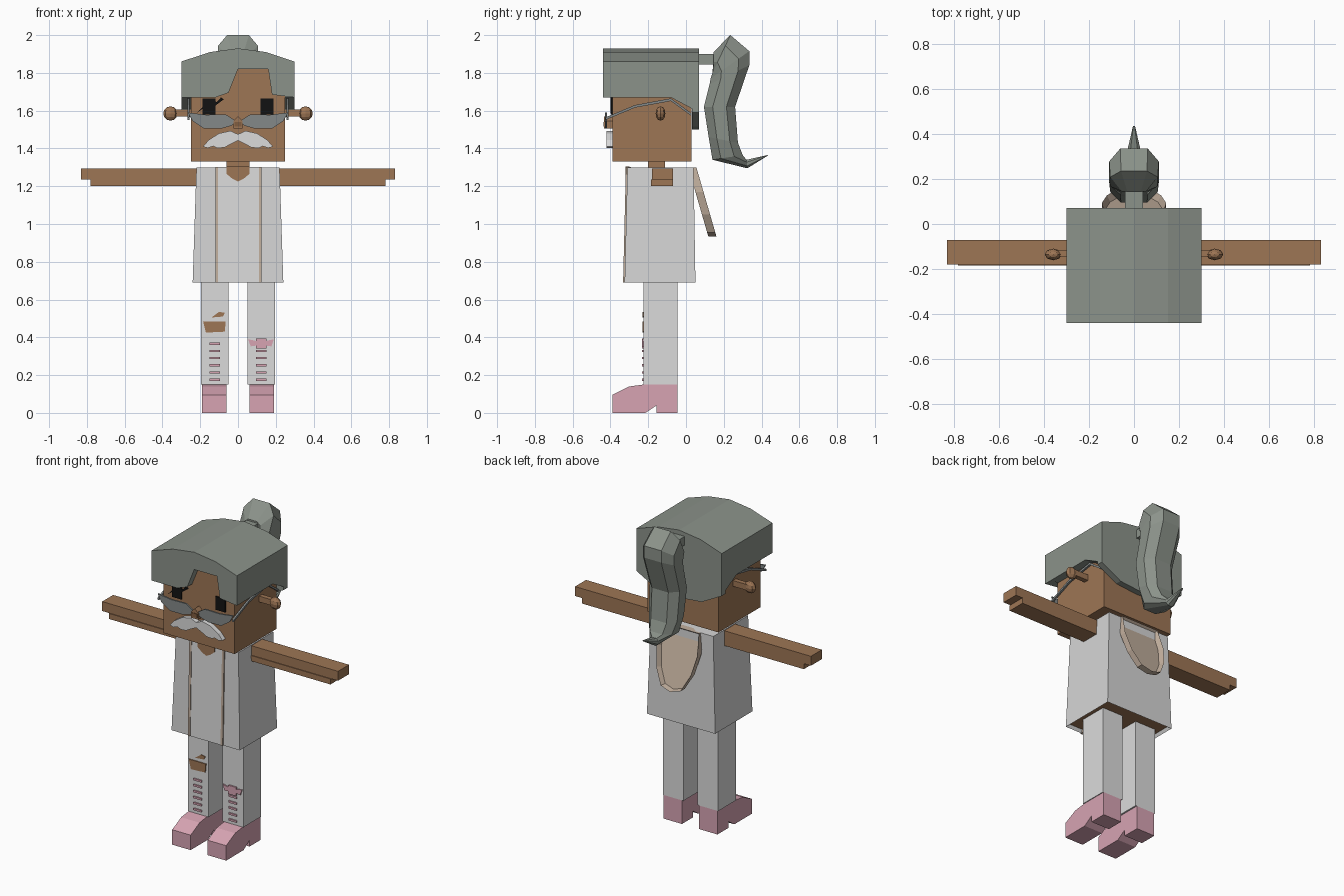
import bpy
import bmesh
from mathutils import Vector

cube = bpy.data.objects.get("Cube")
if cube:
    bpy.data.objects.remove(cube, do_unlink=True)


def material(name, *rgb):
    m = bpy.data.materials.new(name)
    m.use_nodes = True
    m.diffuse_color = (*rgb, 1)
    m.node_tree.nodes["Principled BSDF"].inputs["Base Color"].default_value = (*rgb, 1)
    return m


SKIN = material("skin brown", .34, .18, .09)
HAIR = material("hair grey", .26, .29, .255)
COAT = material("coat white", .67, .67, .67)
PALE = material("trouser white", .71, .71, .71)
PINK = material("shoe pink", .68, .37, .45)
TAN = material("lining tan", .54, .43, .34)
BLACK = material("eye black", .006, .006, .006)
GLASS = material("spectacle grey", .23, .25, .25)
NOSE = material("nose brown", .22, .11, .05)


def finish(name, bm, *mats):
    bmesh.ops.recalc_face_normals(bm, faces=bm.faces)
    mesh = bpy.data.meshes.new(name)
    bm.to_mesh(mesh)
    bm.free()
    for m in mats:
        mesh.materials.append(m)
    ob = bpy.data.objects.new(name, mesh)
    bpy.context.collection.objects.link(ob)
    return ob


def skin_rings(rings):
    """Closed loft through rings of equal length."""
    bm = bmesh.new()
    loops = [[bm.verts.new(p) for p in ring] for ring in rings]
    for a, b in zip(loops, loops[1:]):
        for i in range(len(a)):
            j = (i + 1) % len(a)
            bm.faces.new((a[i], a[j], b[j], b[i]))
    bm.faces.new(loops[0])
    bm.faces.new(loops[-1])
    return bm


def prism(name, mat, axis, pts, lo, hi):
    """Extrude an (x, z) outline along y, or a (y, z) outline along x."""
    place = (lambda p, d: (p[0], d, p[1])) if axis == "y" else (lambda p, d: (d, *p))
    return finish(name, skin_rings([[place(p, d) for p in pts] for d in (lo, hi)]), mat)


def box(name, mat, x, y, z):
    rect = [(x[0], z[0]), (x[1], z[0]), (x[1], z[1]), (x[0], z[1])]
    return prism(name, mat, "y", rect, *y)


def sym(half):
    """Mirror a half outline across x = 0."""
    return half + [(-x, z) for x, z in reversed(half) if x]


def span(s, a, b):
    return tuple(sorted((s * a, s * b)))


# Head and neck
box("head", SKIN, (-.25, .25), (-.39, .03), (1.33, 1.82))
box("neck", SKIN, (-.06, .06), (-.2, -.11), (1.2, 1.35))

# Hair: arched cap, notched fringe and drooping back
arch = sym([(0, 1.93), (.15, 1.91), (.3, 1.86)])
cap_outline = [(0, 1.93), (.15, 1.91), (.3, 1.86), (.3, 1.67),
               (-.3, 1.67), (-.3, 1.86), (-.15, 1.91)]
prism("hair_cap", HAIR, "y", cap_outline, -.385, .07)
fringe = cap_outline[:4] + [(.18, 1.685), (.16, 1.82), (0, 1.82), (-.05, 1.695),
                            (-.12, 1.67)] + cap_outline[4:]
prism("hair_fringe", HAIR, "y", fringe, -.44, -.385)
prism("hair_back", HAIR, "y", sym([(0, 1.5), (.16, 1.515), (.3, 1.59), (.3, 1.67)]), .031, .07)
for s, side in ((1, "left"), (-1, "right")):
    prism(side + "_hair_flap", HAIR, "x", [(-.08, 1.67), (.07, 1.67), (.07, 1.59)],
          *span(s, .25, .3))

# Ponytail: octagonal loft, each station is front point, rear point, half width
box("ponytail_tie", HAIR, (-.04, .04), (.06, .15), (1.845, 1.9))
stations = [((.145, 1.84), (.145, 1.91), .055), ((.14, 1.8), (.235, 2), .105),
            ((.13, 1.77), (.335, 1.915), .11), ((.125, 1.74), (.335, 1.84), .11),
            ((.095, 1.62), (.26, 1.62), .105), ((.12, 1.46), (.275, 1.43), .1),
            ((.14, 1.34), (.3, 1.365), .08), ((.325, 1.295), (.32, 1.34), .03),
            ((.43, 1.36), (.435, 1.366), .005)]
shape = [(-.55, 0), (.55, 0), (1, .28), (1, .72), (.55, 1), (-.55, 1), (-1, .72), (-1, .28)]
rings = []
for a, b, w in stations:
    a, b = Vector((0, *a)), Vector((0, *b))
    rings.append([a.lerp(b, t) + Vector((u * w, 0, 0)) for u, t in shape])
finish("ponytail", skin_rings(rings), HAIR)

# Coat: tapered block with a recessed torso underside
rings = [[(x * w, y, z) for x, y in ((-1, f), (1, f), (1, b), (-1, b))]
         for w, f, b, z in ((.24, -.325, .05, .69), (.22, -.31, .04, 1.3))]
bm = skin_rings(rings)
bmesh.ops.recalc_face_normals(bm, faces=bm.faces)
under = min(bm.faces, key=lambda f: f.calc_center_median().z)
bmesh.ops.inset_region(bm, faces=[under], thickness=.015, depth=-.02)
under.material_index = 1
finish("coat", bm, COAT, SKIN)


def coat_strip(name, mat, x0, x1, out):
    prism(name, mat, "x", [(-.3, .69), (-.325 - out, .69), (-.31 - out, 1.303), (-.29, 1.303)],
          x0, x1)


coat_strip("shirt_front", PALE, -.105, .11, .004)
coat_strip("right_coat_edge", TAN, -.12, -.105, .008)
coat_strip("left_coat_edge", TAN, .11, .125, .008)
prism("neckline", SKIN, "y", sym([(0, 1.225), (.03, 1.24), (.06, 1.265), (.06, 1.304)]),
      -.32, -.3)

# Hood: a sloping scoop hanging behind the collar
half = [(0, .935), (.07, .955), (.12, 1.05), (.143, 1.17), (.13, 1.3)]
bm = skin_rings([[(x, y + .29 * (1.3 - z), z) for x, z in sym(half)] for y in (.012, .055)])
bmesh.ops.recalc_face_normals(bm, faces=bm.faces)
rear = max(bm.faces, key=lambda f: f.normal.y)
bmesh.ops.inset_region(bm, faces=[rear], thickness=.015, depth=-.03)
finish("hood", bm, TAN)

# Paired parts
lens = [(.01, 1.545), (.065, 1.58), (.17, 1.578), (.265, 1.59), (.24, 1.545),
        (.18, 1.505), (.09, 1.505), (.035, 1.52)]
temple = [(-.425, 1.565), (-.27, 1.63), (-.08, 1.665), (.03, 1.585)]
shoe = [(-.39, 0), (-.39, .095), (-.3, .14), (-.225, .15), (-.045, .15), (-.045, 0),
        (-.155, 0), (-.155, .04), (-.215, 0)]
for s, side in ((1, "left"), (-1, "right")):
    # Arm with a stepped hand end
    box(side + "_arm", SKIN, span(s, .2, .83), (-.18, -.07), (1.235, 1.295))
    box(side + "_arm_underside", SKIN, span(s, .2, .78), (-.185, -.07), (1.2, 1.235))
    # Leg, shoe and stitched dashes
    box(side + "_leg", PALE, span(s, .05, .195), (-.225, -.045), (.15, .72))
    prism(side + "_shoe", PINK, "x", shoe, *span(s, .06, .19))
    for i in range(6):
        z = .17 + i * .038
        if s < 0 or i < 5:
            box(side + "_leg_dash", PINK, span(s, .095, .152), (-.233, -.224), (z, z + .012))
    # Ear: short stalk with a rounded knob
    box(side + "_ear_stalk", SKIN, span(s, .24, .35), (-.145, -.115), (1.568, 1.605))
    bm = bmesh.new()
    bmesh.ops.create_uvsphere(bm, u_segments=8, v_segments=6, radius=.038)
    bmesh.ops.scale(bm, vec=(1, .68, 1), verts=bm.verts)
    bmesh.ops.translate(bm, vec=(s * .358, -.135, 1.585), verts=bm.verts)
    finish(side + "_ear_knob", bm, SKIN)
    # Eye and spectacles
    box(side + "_eye", BLACK, span(s, .12, .187), (-.397, -.388), (1.58, 1.665))
    prism(side + "_lens", GLASS, "y", [(s * x, z) for x, z in lens], -.428, -.418)
    band = temple + [(y, z - .014) for y, z in reversed(temple)]
    prism(side + "_spectacle_arm", GLASS, "x", band, *span(s, .256, .268))

# Scar slashes over the right eye
for x, z in ((-.215, 1.59), (-.18, 1.585), (-.15, 1.605)):
    prism("eye_slash", BLACK, "y", [(x, z), (x + .075, z + .055), (x + .06, z + .065)],
          -.4, -.389)

# Nose and moustache
prism("nose", SKIN, "y", sym([(0, 1.57), (.025, 1.545), (.025, 1.505)]), -.435, -.38)
box("nose_tip", NOSE, (-.018, .018), (-.438, -.43), (1.515, 1.54))
prism("moustache", PALE, "y",
      sym([(0, 1.475), (.04, 1.493), (.1, 1.48), (.155, 1.445), (.185, 1.41), (.16, 1.402),
           (.13, 1.412), (.11, 1.402), (.07, 1.405), (.045, 1.42), (0, 1.442)]), -.42, -.385)

# Torn knee on the right leg
prism("knee_tear", SKIN, "y", [(-.185, .485), (-.065, .485), (-.07, .43), (-.17, .425)],
      -.231, -.222)
prism("small_tear", SKIN, "y", [(-.14, .505), (-.1, .535), (-.07, .53), (-.08, .51)],
      -.231, -.222)

# Bow on the left leg
box("bow_knot", PINK, (.095, .15), (-.234, -.224), (.34, .395))
for s in (1, -1):
    prism("bow_wing", PINK, "y", [(.122, .375), (.122 + s * .068, .39), (.122 + s * .055, .352),
                                  (.122, .36)], -.232, -.224)
